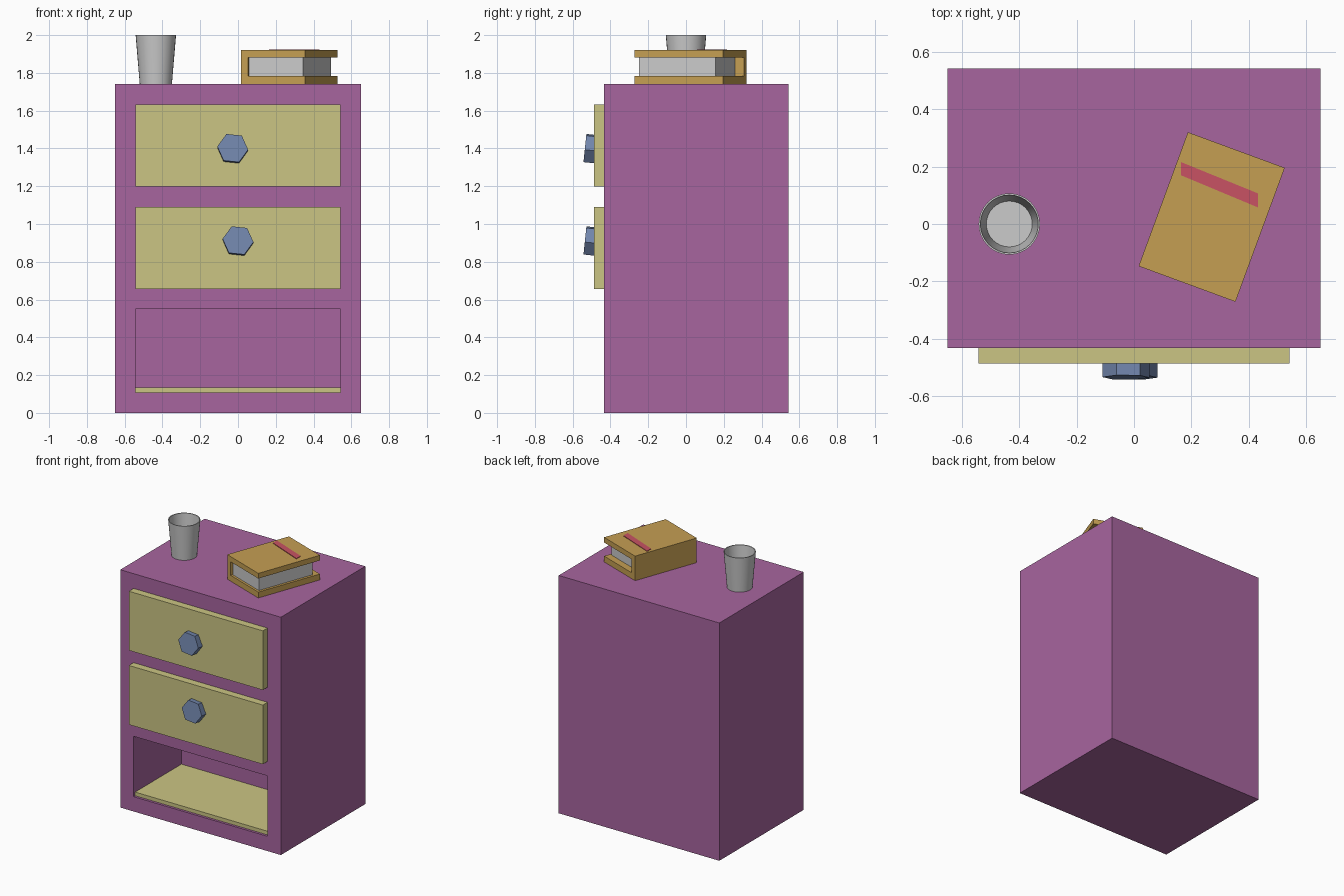
import bpy, bmesh
from math import radians, cos, sin, pi
from mathutils import Matrix

if "Cube" in bpy.data.objects:
    bpy.data.objects.remove(bpy.data.objects["Cube"])


def material(name, rgb):
    m = bpy.data.materials.new(name)
    m.diffuse_color = (*rgb, 1)
    m.use_nodes = True
    m.node_tree.nodes["Principled BSDF"].inputs["Base Color"].default_value = m.diffuse_color
    return m


PURPLE = material("purple", (0.39, 0.13, 0.345))
OLIVE = material("olive", (0.60, 0.56, 0.23))
BLUE = material("blue", (0.17, 0.24, 0.42))
TAN = material("tan", (0.56, 0.345, 0.086))
RED = material("red", (0.577, 0.086, 0.125))


def finish(name, bm, mat=None):
    bmesh.ops.recalc_face_normals(bm, faces=bm.faces)
    mesh = bpy.data.meshes.new(name)
    bm.to_mesh(mesh)
    bm.free()
    if mat:
        mesh.materials.append(mat)
    ob = bpy.data.objects.new(name, mesh)
    bpy.context.collection.objects.link(ob)
    return ob


def prism(name, points, z0, z1, mat=None, matrix=Matrix()):
    """Extrude a flat outline from z0 to z1, then place it with a matrix."""
    bm = bmesh.new()
    face = bm.faces.new([bm.verts.new((x, y, z0)) for x, y in points])
    top = bmesh.ops.extrude_face_region(bm, geom=[face])["geom"]
    verts = [v for v in top if isinstance(v, bmesh.types.BMVert)]
    bmesh.ops.translate(bm, verts=verts, vec=(0, 0, z1 - z0))
    ob = finish(name, bm, mat)
    ob.matrix_world = matrix
    return ob


def box(name, x, y, z, mat=None, matrix=Matrix()):
    outline = [(x[0], y[0]), (x[1], y[0]), (x[1], y[1]), (x[0], y[1])]
    return prism(name, outline, z[0], z[1], mat, matrix)


# Cabinet with an open bottom compartment
W = 0.542
cabinet = box("cabinet", (-0.65, 0.65), (-0.433, 0.543), (0, 1.74), PURPLE)
cutter = box("compartment_cutter", (-W, W), (-0.6, 0.12), (0.108, 0.55), PURPLE)
cutter.hide_render = True
cutter.hide_viewport = True
cut = cabinet.modifiers.new("compartment", "BOOLEAN")
cut.operation = "DIFFERENCE"
cut.solver = "EXACT"
cut.object = cutter
box("compartment_floor", (-W, W), (-0.415, 0.12), (0.108, 0.135), OLIVE)

# Drawers, each with a slightly tilted six-sided knob
hexagon = [(0.082 * cos(radians(-6 + 60 * i)), 0.082 * sin(radians(-6 + 60 * i)))
           for i in range(6)]
for label, z, knob_x, knob_z in (("upper", 1.199, -0.028, 1.402),
                                 ("lower", 0.656, 0.0, 0.913)):
    box(label + "_drawer", (-W, W), (-0.487, -0.433), (z, z + 0.433), OLIVE)
    place = (Matrix.Translation((knob_x, -0.535, knob_z))
             @ Matrix.Rotation(radians(84), 4, "X"))
    prism(label + "_knob", hexagon, -0.09, 0, BLUE, place)

# Book: C-shaped cover, recessed pages and a ribbon on top
book = (Matrix.Translation((0.271, 0.0245, 1.74))
        @ Matrix.Rotation(radians(-20.2), 4, "Z"))
cover = [(-0.18, 0), (0.18, 0), (0.18, 0.043), (-0.14, 0.043),
         (-0.14, 0.142), (0.18, 0.142), (0.18, 0.18), (-0.18, 0.18)]
prism("book_cover", cover, -0.249, 0.249, TAN,
      book @ Matrix.Rotation(radians(90), 4, "X"))
box("book_pages", (-0.14, 0.162), (-0.232, 0.200), (0.043, 0.142), None, book)
ribbon = [(0.164, 0.17), (0.432, 0.058), (0.432, 0.107), (0.164, 0.216)]
prism("bookmark", ribbon, 1.915, 1.924, RED)

# Tapered cup, turned from a thin wall profile
profile = [(0, 1.74), (0.085, 1.74), (0.107, 2.0), (0.101, 2.0),
           (0.08, 1.755), (0, 1.755)]
bm = bmesh.new()
verts = [bm.verts.new((r, 0, z)) for r, z in profile]
edges = [bm.edges.new(pair) for pair in zip(verts, verts[1:])]
bmesh.ops.spin(bm, geom=verts + edges, cent=(0, 0, 0), axis=(0, 0, 1),
               angle=2 * pi, steps=32)
bmesh.ops.remove_doubles(bm, verts=bm.verts, dist=1e-4)
cup = finish("cup", bm)
cup.location = (-0.435, 0, 0)
bpy.context.view_layer.objects.active = cup
cup.select_set(True)
bpy.ops.object.shade_smooth_by_angle(angle=radians(30))
